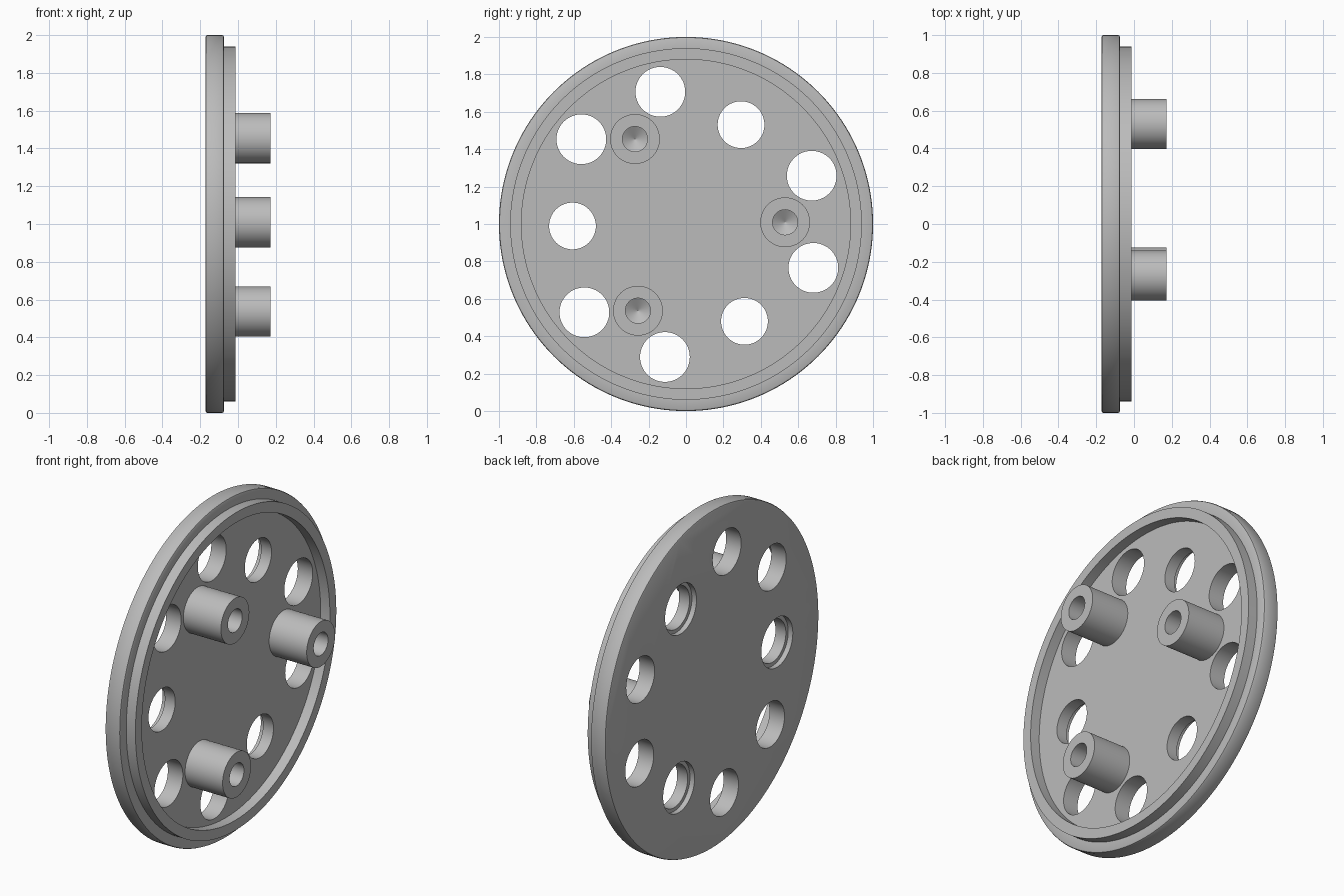
import bpy
import bmesh
from math import cos, sin, pi, radians

if "Cube" in bpy.data.objects:
    bpy.data.objects.remove(bpy.data.objects["Cube"], do_unlink=True)

# Single grey material
grey = bpy.data.materials.new("plain grey")
grey.use_nodes = True
colour = (0.5, 0.5, 0.5, 1)
grey.diffuse_color = colour
grey.node_tree.nodes["Principled BSDF"].inputs["Base Color"].default_value = colour

# Depths along the x axis
BACK, FLOOR, LIP, TIP = -0.172, -0.074, -0.014, 0.172


def lathe(bm, profile, cy=0, cz=1, sides=64):
    """Turn (x, radius) points around an x-parallel axis and cap both ends."""
    rings = []
    for x, r in profile:
        rings.append([bm.verts.new((x, cy + r * cos(2 * pi * i / sides),
                                    cz + r * sin(2 * pi * i / sides)))
                      for i in range(sides)])
    for a, b in zip(rings, rings[1:]):
        for i in range(sides):
            j = (i + 1) % sides
            bm.faces.new((a[i], a[j], b[j], b[i]))
    bm.faces.new(rings[0])
    bm.faces.new(rings[-1])


def polar(radius, degrees):
    a = radians(degrees)
    return radius * cos(a), 1 + radius * sin(a)


def finish(bm, name):
    bmesh.ops.recalc_face_normals(bm, faces=bm.faces)
    mesh = bpy.data.meshes.new(name)
    bm.to_mesh(mesh)
    bm.free()
    mesh.materials.append(grey)
    obj = bpy.data.objects.new(name, mesh)
    bpy.context.collection.objects.link(obj)
    return obj


def smooth(obj):
    bpy.ops.object.select_all(action='DESELECT')
    obj.select_set(True)
    bpy.context.view_layer.objects.active = obj
    bpy.ops.object.shade_smooth_by_angle(angle=radians(30))


# Disc with softened rim, raised lip and recessed floor
bm = bmesh.new()
c = 0.01
lathe(bm, [(BACK, 1 - c), (BACK + 0.3 * c, 1 - 0.3 * c), (BACK + c, 1),
           (FLOOR - c, 1), (FLOOR - 0.3 * c, 1 - 0.3 * c), (FLOOR, 1 - c),
           (FLOOR, 0.94), (LIP, 0.94), (LIP, 0.88), (FLOOR, 0.88)], sides=160)
disc = finish(bm, "disc")

# Cutter: six plain holes and three holes counterbored from the back
bm = bmesh.new()
for k in range(3):
    turn = 1 + 120 * k
    for side in (-20, 20):
        lathe(bm, [(BACK - 0.1, 0.133), (LIP, 0.133)], *polar(0.72, turn + side))
    step = BACK + 0.03
    lathe(bm, [(BACK - 0.1, 0.147), (step, 0.147), (step, 0.125), (LIP, 0.125)],
          *polar(0.607, turn + 60))
cutter = finish(bm, "hole_cutter")
cutter.hide_render = True

cut = disc.modifiers.new("holes", 'BOOLEAN')
cut.operation = 'DIFFERENCE'
cut.solver = 'EXACT'
cut.object = cutter
bpy.ops.object.select_all(action='DESELECT')
disc.select_set(True)
bpy.context.view_layer.objects.active = disc
bpy.ops.object.modifier_apply(modifier=cut.name)
bpy.data.objects.remove(cutter, do_unlink=True)
smooth(disc)

# Posts with drilled blind holes ending in a cone
for k in range(3):
    bm = bmesh.new()
    lathe(bm, [(FLOOR - 0.005, 0.133), (TIP, 0.133), (TIP, 0.067),
               (TIP - 0.18, 0.067), (TIP - 0.22, 0.001)], *polar(0.53, 1 + 120 * k))
    smooth(finish(bm, f"post_{k + 1}"))
